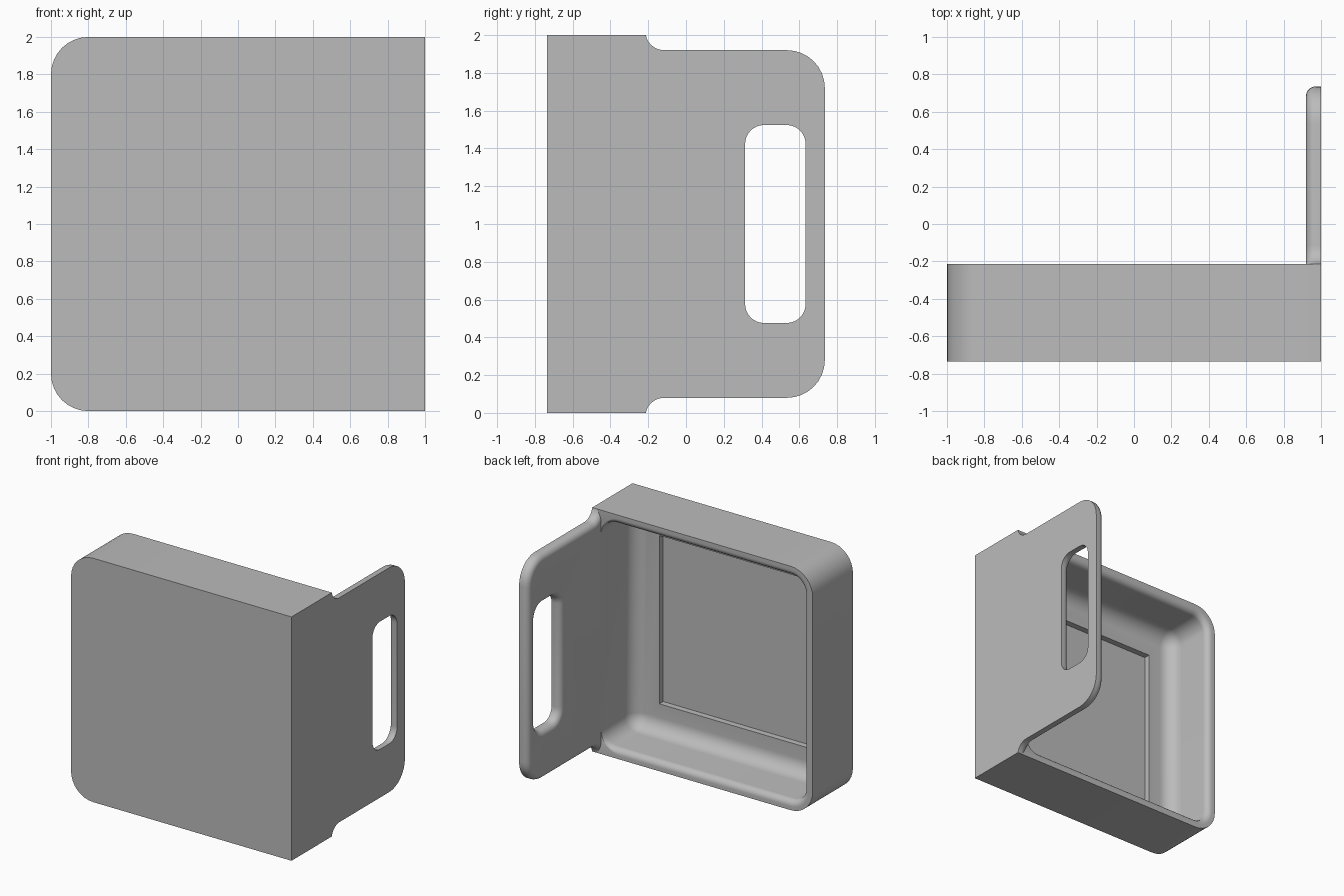
import bpy, bmesh
from math import sin, cos, acos, radians, pi

cube = bpy.data.objects.get("Cube")
if cube:
    bpy.data.objects.remove(cube)

FRONT, RIM, BACK = -0.735, -0.213, 0.735   # depth positions
WALL, FILLET, CORNER = 0.92, 0.05, 0.12
FLOOR = -0.64
STEPS = 8
QUARTER = [pi / 2 * i / STEPS for i in range(STEPS + 1)]

grey = bpy.data.materials.new("matte grey")
grey.use_nodes = True
colour = (0.5, 0.5, 0.5, 1)
grey.diffuse_color = colour
grey.node_tree.nodes["Principled BSDF"].inputs["Base Color"].default_value = colour


def rounded_rect(u0, u1, v0, v1, r_left, r_right):
    """Counter-clockwise outline with separate radii for the low-u and high-u corners."""
    corners = ((u1, v1, 1, 1, r_right, 0), (u0, v1, -1, 1, r_left, 1),
               (u0, v0, -1, -1, r_left, 2), (u1, v0, 1, -1, r_right, 3))
    return [(u - su * r + r * cos(a + q * pi / 2), v - sv * r + r * sin(a + q * pi / 2))
            for u, v, su, sv, r, q in corners for a in QUARTER]


def skin(bm, rings):
    """Joins successive point loops with quads and returns the vertex loops."""
    loops = [[bm.verts.new(p) for p in ring] for ring in rings]
    for a, b in zip(loops, loops[1:]):
        for i in range(len(a)):
            j = (i + 1) % len(a)
            bm.faces.new((a[i], a[j], b[j], b[i]))
    return loops


def finish(bm, name):
    bmesh.ops.remove_doubles(bm, verts=bm.verts, dist=0.0005)
    bmesh.ops.recalc_face_normals(bm, faces=bm.faces)
    mesh = bpy.data.meshes.new(name)
    bm.to_mesh(mesh)
    bm.free()
    mesh.materials.append(grey)
    obj = bpy.data.objects.new(name, mesh)
    bpy.context.collection.objects.link(obj)
    bpy.ops.object.select_all(action="DESELECT")
    obj.select_set(True)
    bpy.context.view_layer.objects.active = obj
    bpy.ops.object.shade_smooth_by_angle(angle=radians(30))


# Tray: outer shell, rounded rim, filleted cavity and square floor recess
def tray_ring(y, left, right, half, r_left, r_right):
    return [(u, y, v) for u, v in
            rounded_rect(-left, right, 1 - half, 1 + half, r_left, r_right)]


rings = [tray_ring(y, 1, 1, 1, 0.2, 0) for y in (FRONT, RIM)]
for a in QUARTER:
    w = FILLET * (1 - sin(a))
    rings.append(tray_ring(RIM - FILLET * (1 - cos(a)), WALL + w, WALL, WALL + w,
                           CORNER + w, CORNER + w))
for a in QUARTER:
    s, r = WALL - CORNER * (1 - cos(a)), CORNER * cos(a)
    rings.append(tray_ring(FLOOR + CORNER * (1 - sin(a)), s, s, s, r, r))
rings += [tray_ring(y, 0.69, 0.69, 0.69, 0, 0) for y in (FLOOR, FLOOR - 0.05)]

bm = bmesh.new()
loops = skin(bm, rings)
bm.faces.new(loops[0])
bm.faces.new(loops[-1])
finish(bm, "tray")


# Handle plate: outline with flared roots, rounded inner edges and a grip slot
def plate_outline(o):
    """Side outline inset by o, leaving the root at the rim in place."""
    root_r, tip_r = 0.1 + o, 0.2 - o
    start = acos(0.098 / root_r)
    top = []
    for i in range(STEPS + 1):
        a = start + (pi / 2 - start) * i / STEPS
        top.append((RIM + 0.098 - root_r * cos(a), 2.02 - root_r * sin(a)))
    for a in QUARTER:
        top.append((BACK - 0.2 + tip_r * sin(a), WALL + 1 - 0.2 + tip_r * cos(a)))
    return top + [(y, 2 - z) for y, z in reversed(top)]


def slot_outline(o):
    r = 0.1 + o
    return rounded_rect(0.313 - o, 0.633 + o, 0.476 - o, 1.524 + o, r, r)


bm = bmesh.new()
ends = []
for outline, sign in ((plate_outline, 1), (slot_outline, 1)):
    rings = [[(1, y, z) for y, z in outline(0)]]
    for a in QUARTER:
        x = WALL + FILLET * (1 - sin(a))
        rings.append([(x, y, z) for y, z in outline(FILLET * (1 - cos(a)))])
    loops = skin(bm, rings)
    ends.append((loops[0], loops[-1]))

# Fill the two flat sides around the slot
for side in (0, 1):
    edges = []
    for pair in ends:
        loop = pair[side]
        edges += [bm.edges.get((loop[i - 1], loop[i])) for i in range(len(loop))]
    bmesh.ops.triangle_fill(bm, use_beauty=True, use_dissolve=False, edges=edges)
finish(bm, "handle_plate")
